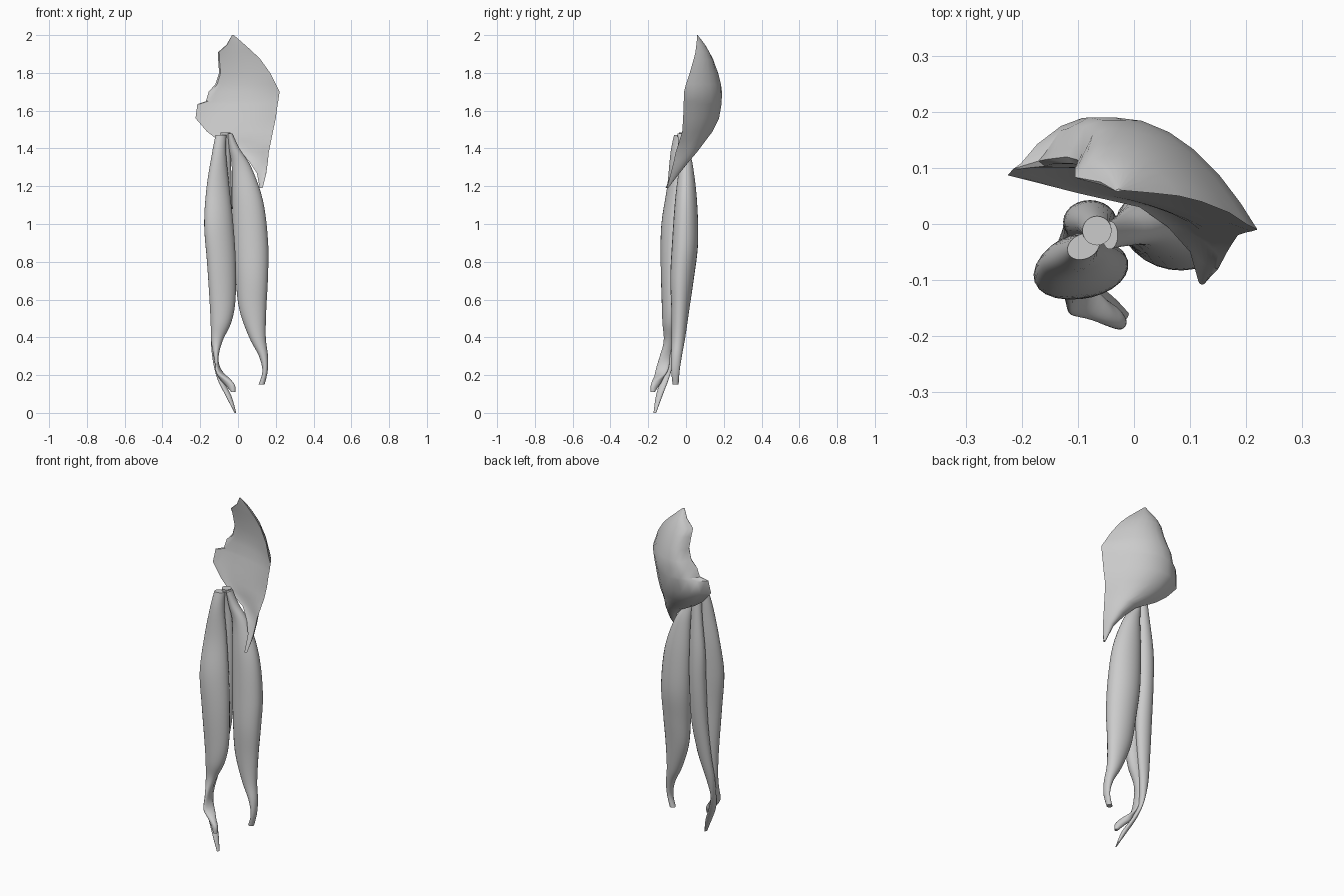
import bpy, math

def add_mesh(name, verts, faces, angle):
    me = bpy.data.meshes.new(name)
    me.from_pydata(verts, [], faces)
    ob = bpy.data.objects.new(name, me)
    bpy.context.collection.objects.link(ob)
    bpy.ops.object.select_all(action='DESELECT')
    bpy.context.view_layer.objects.active = ob
    ob.select_set(True)
    bpy.ops.object.mode_set(mode='EDIT')
    bpy.ops.mesh.select_all(action='SELECT')
    bpy.ops.mesh.normals_make_consistent(inside=False)
    bpy.ops.object.mode_set(mode='OBJECT')
    bpy.ops.object.shade_smooth_by_angle(angle=math.radians(angle))
    return ob

def refine(rows, steps):
    """Catmull-Rom interpolation between rows of numbers."""
    out = []
    for i in range(len(rows) - 1):
        p0, p1, p2 = rows[max(i - 1, 0)], rows[i], rows[i + 1]
        p3 = rows[min(i + 2, len(rows) - 1)]
        for s in range(steps):
            t = s / steps
            out.append([0.5 * (2 * b + (c - a) * t + (2 * a - 5 * b + 4 * c - d) * t * t
                               + (3 * b - a - 3 * c + d) * t ** 3)
                        for a, b, c, d in zip(p0, p1, p2, p3)])
    return out + [list(rows[-1])]

def skin(name, rings, angle):
    n = len(rings[0])
    verts = [p for r in rings for p in r]
    faces = [(k * n + j, k * n + (j + 1) % n, (k + 1) * n + (j + 1) % n, (k + 1) * n + j)
             for k in range(len(rings) - 1) for j in range(n)]
    faces += [tuple(range(n)), tuple(range(len(verts) - n, len(verts)))]
    return add_mesh(name, verts, faces, angle)

def muscle(name, rows, n=24):
    """Rows: z, centre x, centre y, half width, half depth, turn in degrees."""
    rings = []
    for z, x, y, a, b, turn in refine(rows, 5):
        c, s = math.cos(math.radians(turn)), math.sin(math.radians(turn))
        ring = []
        for j in range(n):
            t = 2 * math.pi * j / n
            u, v = a * math.cos(t), b * math.sin(t)
            ring.append((x + u * c - v * s, y + u * s + v * c, z))
        rings.append(ring)
    return skin(name, rings, 50)

# Broad curved upper muscle: z, untrimmed left x, trimmed left x, left y,
# right x, right y, back y, front y
sheet = [(2.0, -.035, -.032, .058, -.022, .06, .062, .058),
         (1.95, -.075, -.06, .07, .035, .055, .10, .066),
         (1.91, -.115, -.105, .08, .08, .05, .123, .074),
         (1.87, -.14, -.105, .09, .12, .04, .142, .08),
         (1.80, -.18, -.10, .095, .17, .02, .167, .09),
         (1.74, -.205, -.12, .098, .20, .0, .182, .093),
         (1.70, -.215, -.155, .098, .22, -.01, .187, .09),
         (1.65, -.225, -.17, .096, .213, -.012, .186, .085),
         (1.635, -.225, -.215, .095, .21, -.013, .185, .083),
         (1.56, -.23, -.225, .085, .20, -.015, .172, .067),
         (1.49, -.17, -.165, .07, .185, -.02, .138, .048),
         (1.44, -.10, -.10, .055, .175, -.035, .10, .03),
         (1.38, .01, .01, .03, .163, -.055, .055, .01),
         (1.33, .06, .06, -.005, .158, -.065, .012, -.02),
         (1.27, .10, .10, -.05, .15, -.08, -.035, -.07),
         (1.19, .115, .115, -.103, .13, -.10, -.095, -.108)]
steps = (0, .03, .1, .2, .32, .45, .58, .7, .82, .92, 1)
rings = []
for z, xv, xl, yl, xr, yr, yb, yf in sheet:
    ring = []
    for back in (True, False):
        pts = []
        for k in steps:
            x = xl + (xr - xl) * k
            t = (x - xv) / (xr - xv)
            bulge = (yb if back else yf) - (yl + yr) / 2
            y = yl + (yr - yl) * t + bulge * (1 - abs(2 * t - 1) ** 2.2)
            if back:  # round the trimmed edge, stay within the side profile
                y = yl + (min(y, yb + .003) - yl) * min(1, .3 + 6 * k)
            pts.append((x, y, z))
        ring += pts if back else pts[-2:0:-1]
    rings.append(ring)
skin("buttock_muscle", rings, 40)

# Outer thigh muscle, tapering to a thin strap
muscle("outer_thigh_muscle", [
    (1.48, -.043, -.02, .014, .025, 0), (1.40, -.02, -.012, .028, .028, 0),
    (1.30, .019, .0, .052, .038, -5), (1.12, .051, .0, .083, .058, -8),
    (.90, .067, -.005, .094, .068, -10), (.72, .073, -.02, .087, .062, -10),
    (.55, .078, -.03, .072, .048, -5), (.40, .103, -.04, .044, .036, 0),
    (.30, .135, -.05, .024, .028, 0), (.22, .143, -.056, .014, .022, 0),
    (.15, .125, -.055, .016, .016, 0)])

# Inner thigh muscle with a flat blade at the lower end
muscle("inner_thigh_muscle", [
    (1.47, -.09, -.04, .03, .022, 25), (1.38, -.10, -.05, .038, .03, 25),
    (1.20, -.106, -.058, .062, .038, 20), (1.0, -.102, -.076, .08, .05, 20),
    (.80, -.088, -.082, .078, .05, 15), (.60, -.082, -.082, .07, .046, 10),
    (.48, -.09, -.085, .055, .04, 5), (.38, -.112, -.09, .03, .028, 0),
    (.29, -.115, -.112, .012, .030, 0), (.22, -.10, -.13, .014, .034, -20),
    (.175, -.065, -.15, .032, .022, -40), (.145, -.04, -.164, .028, .018, -40),
    (.11, -.024, -.177, .01, .012, -40)])

# Slender rear thigh muscle that runs into a long tendon
muscle("rear_thigh_muscle", [
    (1.485, -.066, -.012, .026, .026, 0), (1.36, -.07, .0, .032, .026, 0),
    (1.15, -.078, .005, .046, .036, 0), (.95, -.078, .0, .048, .04, 0),
    (.72, -.08, -.015, .048, .036, 0), (.52, -.098, -.037, .038, .028, 0),
    (.38, -.118, -.06, .025, .022, 0), (.27, -.12, -.085, .012, .02, 0),
    (.18, -.095, -.112, .013, .022, -20), (.09, -.05, -.142, .014, .018, -30),
    (.0, -.014, -.165, .003, .008, -30)])
